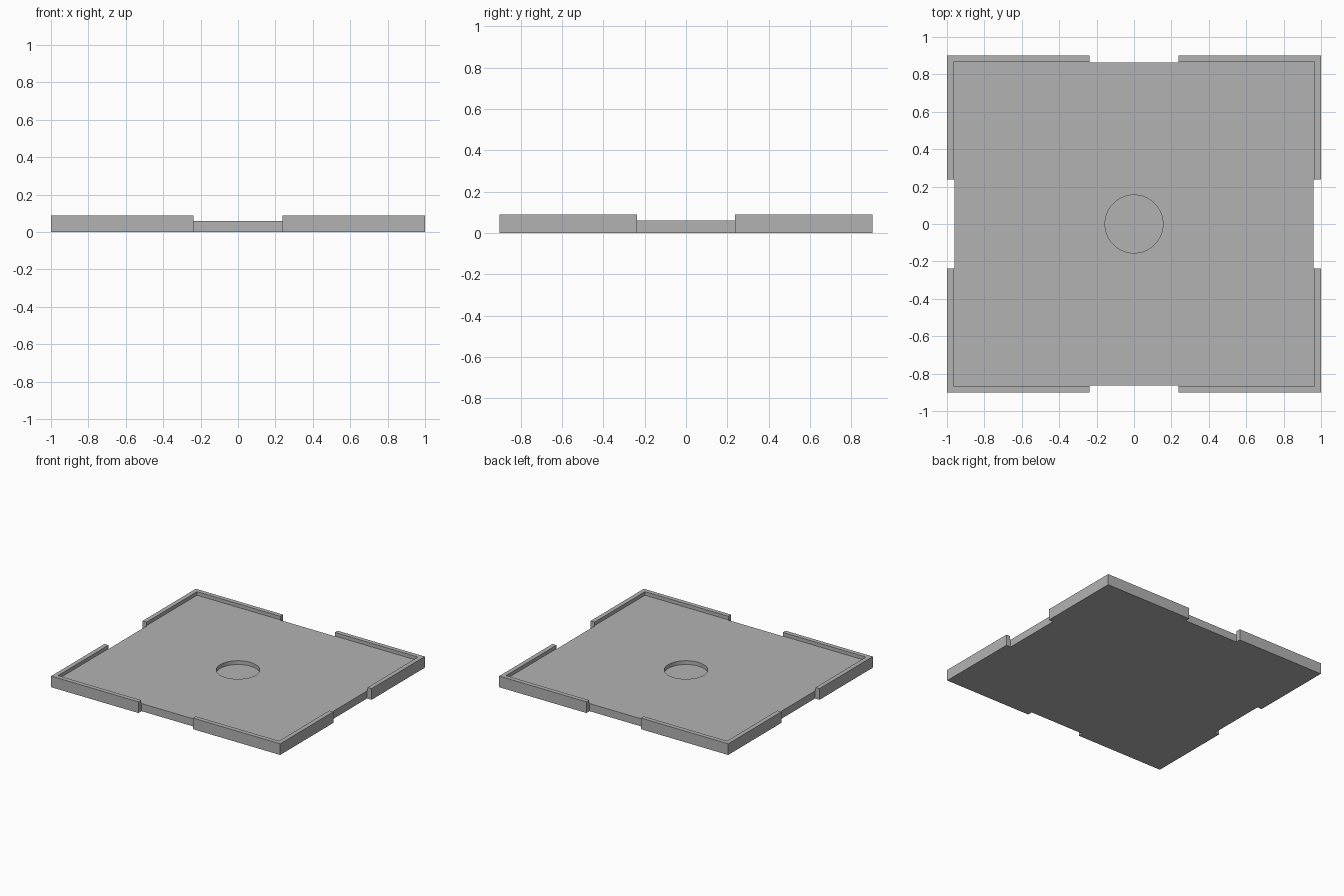
import bpy
from mathutils import Matrix, Vector

default = bpy.data.objects.get("Cube")
if default:
    bpy.data.objects.remove(default, do_unlink=True)

HALF_X, HALF_Y, HEIGHT = 1.0, 0.902, 0.088
RIM, FLOOR, GAP = 0.035, 0.06, 0.238
NOTCH = 0.039
RECESS_RADIUS, RECESS_FLOOR = 0.155, 0.03
ABOVE = 0.2

grey = bpy.data.materials.new("plain grey")
grey.use_nodes = True
colour = (0.45, 0.45, 0.45, 1)
grey.diffuse_color = colour
grey.node_tree.nodes["Principled BSDF"].inputs["Base Color"].default_value = colour


def box(name, low, high):
    low, high = Vector(low), Vector(high)
    bpy.ops.mesh.primitive_cube_add(size=1)
    obj = bpy.context.object
    obj.name = name
    obj.data.transform(Matrix.Translation((low + high) / 2) @ Matrix.Diagonal((*(high - low), 1)))
    obj.data.materials.append(grey)
    return obj


def carve(target, cutter):
    cutter.hide_render = True
    mod = target.modifiers.new("carve", "BOOLEAN")
    mod.operation = "DIFFERENCE"
    mod.solver = "EXACT"
    mod.object = cutter
    bpy.context.view_layer.objects.active = target
    bpy.ops.object.modifier_apply(modifier=mod.name)
    bpy.data.objects.remove(cutter, do_unlink=True)


# Solid tray block
tray = box("tray", (-HALF_X, -HALF_Y, 0), (HALF_X, HALF_Y, HEIGHT))

# Shallow pocket that leaves a raised rim
inner_x, inner_y = HALF_X - RIM, HALF_Y - RIM
carve(tray, box("pocket_cutter", (-inner_x, -inner_y, FLOOR), (inner_x, inner_y, ABOVE)))

# Gap through the rim in the middle of each side
for side in (-1, 1):
    for half, along_x in ((HALF_X, True), (HALF_Y, False)):
        near, far = sorted((side * (half - NOTCH), side * (half + ABOVE)))
        low, high = (near, -GAP), (far, GAP)
        if not along_x:
            low, high = low[::-1], high[::-1]
        carve(tray, box("gap_cutter", (*low, -ABOVE), (*high, ABOVE)))

# Round blind recess in the centre
bpy.ops.mesh.primitive_cylinder_add(vertices=64, radius=RECESS_RADIUS, depth=ABOVE,
                                    location=(0, 0, RECESS_FLOOR + ABOVE / 2))
recess = bpy.context.object
recess.data.materials.append(grey)
carve(tray, recess)

# Smooth the recess wall and keep every corner crisp
bpy.ops.object.select_all(action="DESELECT")
tray.select_set(True)
bpy.context.view_layer.objects.active = tray
bpy.ops.object.shade_smooth_by_angle()
